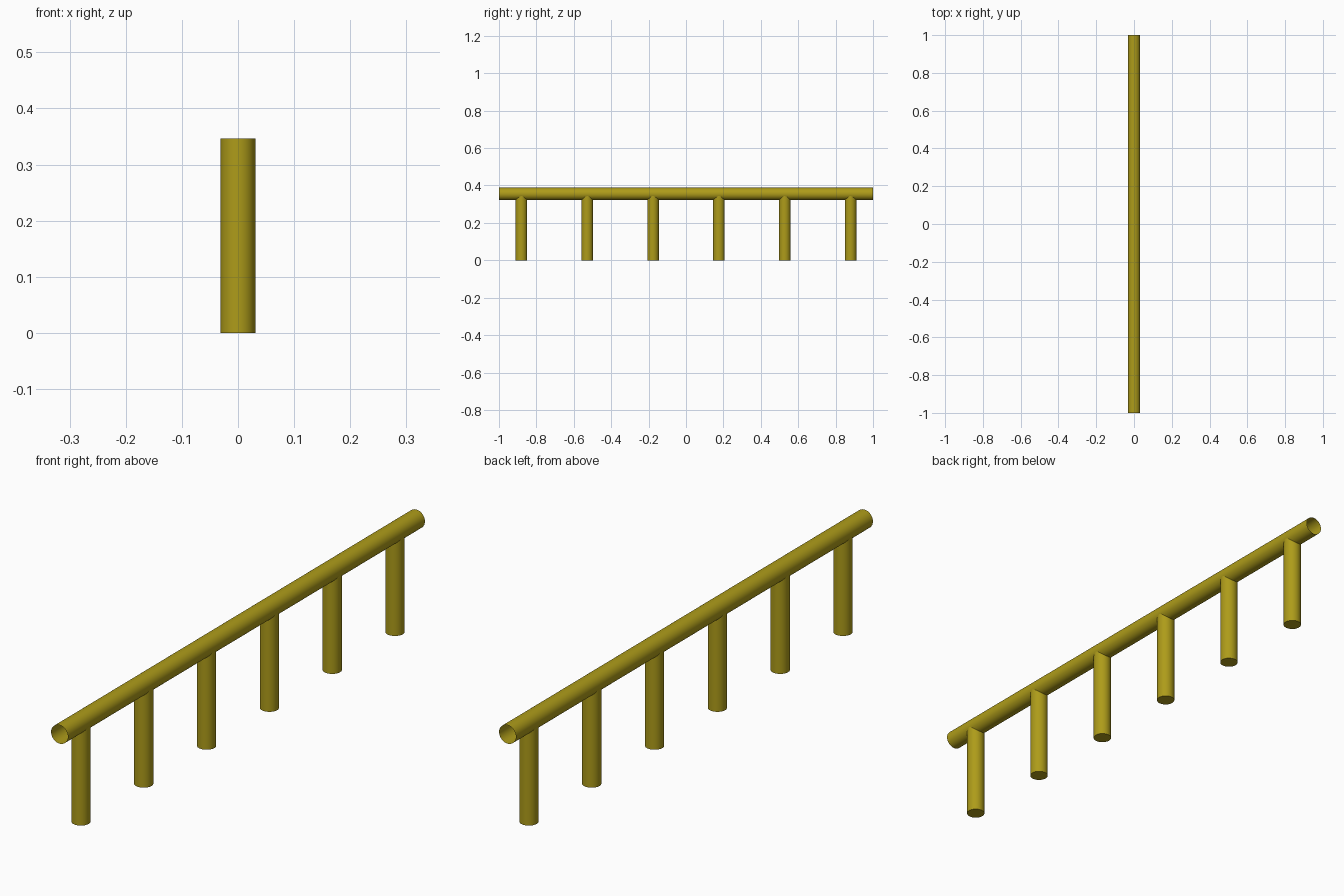
import bpy
from math import radians

if "Cube" in bpy.data.objects:
    bpy.data.objects.remove(bpy.data.objects["Cube"])

RAIL_RADIUS, RAIL_HEIGHT = 0.033, 0.355
POST_RADIUS, POST_HEIGHT = 0.031, 0.346
POST_SPACING, POST_COUNT = 0.352, 6

paint = bpy.data.materials.new("yellow_paint")
paint.diffuse_color = (0.42, 0.33, 0.01, 1)
paint.use_nodes = True
paint.node_tree.nodes["Principled BSDF"].inputs["Base Color"].default_value = paint.diffuse_color


def tube(name, radius, length, location, rotation=(0, 0, 0), cap="NGON"):
    bpy.ops.mesh.primitive_cylinder_add(
        vertices=32, radius=radius, depth=length,
        location=location, rotation=rotation, end_fill_type=cap)
    obj = bpy.context.object
    obj.name = name
    obj.data.materials.append(paint)
    bpy.ops.object.shade_smooth_by_angle(angle=radians(30))
    return obj


# Long open-ended top rail
tube("rail", RAIL_RADIUS, 2, (0, 0, RAIL_HEIGHT), (radians(90), 0, 0), "NOTHING")

# Evenly spaced posts, ending inside the rail
for i in range(POST_COUNT):
    y = (i - (POST_COUNT - 1) / 2) * POST_SPACING
    tube(f"post_{i + 1}", POST_RADIUS, POST_HEIGHT, (0, y, POST_HEIGHT / 2))
